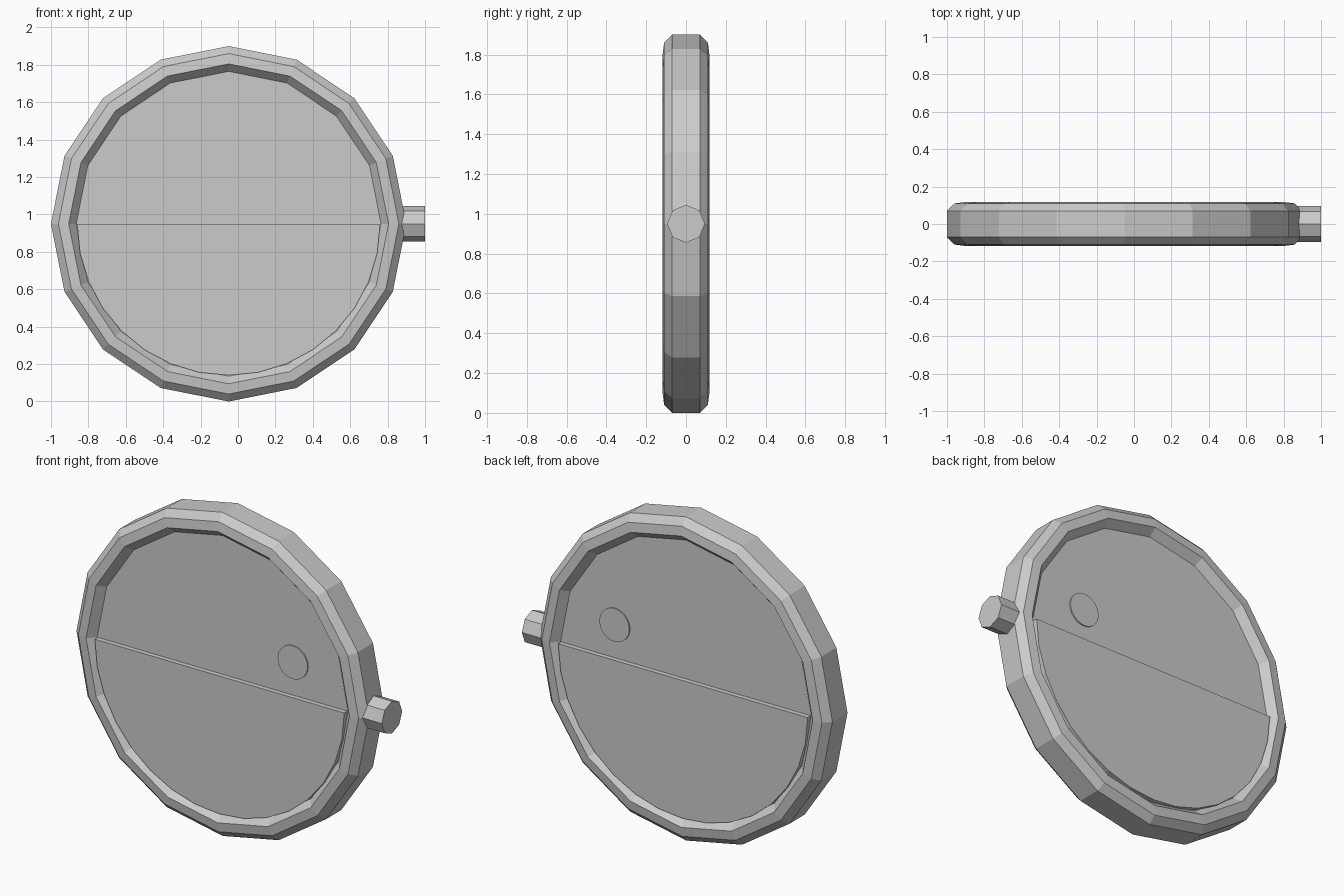
import bpy, bmesh, math

if "Cube" in bpy.data.objects:
    bpy.data.objects.remove(bpy.data.objects["Cube"])

CX, CZ = -0.05, 0.95          # centre of the round body

grey = bpy.data.materials.new("light grey")
grey.diffuse_color = (0.6, 0.6, 0.6, 1)
grey.use_nodes = True
grey.node_tree.nodes["Principled BSDF"].inputs["Base Color"].default_value = grey.diffuse_color


def finish(bm, name):
    bmesh.ops.recalc_face_normals(bm, faces=bm.faces[:])
    mesh = bpy.data.meshes.new(name)
    bm.to_mesh(mesh)
    bm.free()
    mesh.materials.append(grey)
    obj = bpy.data.objects.new(name, mesh)
    bpy.context.collection.objects.link(obj)
    return obj


def arc(cx, cz, r, start, end, steps):
    """Points on an arc in the x-z plane, angles in degrees."""
    angles = [math.radians(start + (end - start) * i / steps) for i in range(steps + 1)]
    return [(cx + r * math.cos(a), cz + r * math.sin(a)) for a in angles]


def plate(name, outline, half):
    """Flat x-z outline made solid from y = -half to y = half."""
    bm = bmesh.new()
    face = bm.faces.new([bm.verts.new((x, -half, z)) for x, z in outline])
    new = bmesh.ops.extrude_face_region(bm, geom=[face])["geom"]
    verts = [v for v in new if isinstance(v, bmesh.types.BMVert)]
    bmesh.ops.translate(bm, verts=verts, vec=(0, 2 * half, 0))
    if not face.is_valid or len(bm.faces) < len(outline) + 2:
        bm.faces.new([v for v in bm.verts if v.co.y < 0])
    return finish(bm, name)


# Outer ring: eight-sided section swept round sixteen sides
half_section = [(0.95, 0.07), (0.91, 0.11), (0.855, 0.117), (0.813, 0.07)]
section = half_section + [(r, -y) for r, y in reversed(half_section)]
bm = bmesh.new()
loops = []
for i in range(16):
    a = math.tau * i / 16
    loops.append([bm.verts.new((CX + r * math.cos(a), y, CZ + r * math.sin(a)))
                  for r, y in section])
for i in range(16):
    p, q = loops[i], loops[(i + 1) % 16]
    for j in range(8):
        k = (j + 1) % 8
        bm.faces.new((p[j], p[k], q[k], q[j]))
finish(bm, "outer_ring")

# Full disc inside the ring, and the raised lower half in front and behind
plate("inner_disc", arc(CX, CZ, 0.83, 0, 360, 16)[:-1], 0.072)
plate("lower_half_plate", arc(CX, CZ, 0.81, 180, 360, 16), 0.1)

# Small round spot, showing on both faces
plate("round_spot", arc(0.41, 1.145, 0.097, 0, 360, 32)[:-1], 0.079)

# Side knob: eight-sided peg along x
bm = bmesh.new()
rings = [[bm.verts.new((x, 0.095 * math.cos(math.tau * i / 8),
                        CZ + 0.095 * math.sin(math.tau * i / 8))) for i in range(8)]
         for x in (0.85, 1.0)]
for i in range(8):
    k = (i + 1) % 8
    bm.faces.new((rings[0][i], rings[0][k], rings[1][k], rings[1][i]))
for ring in rings:
    bm.faces.new(ring)
finish(bm, "side_knob")
